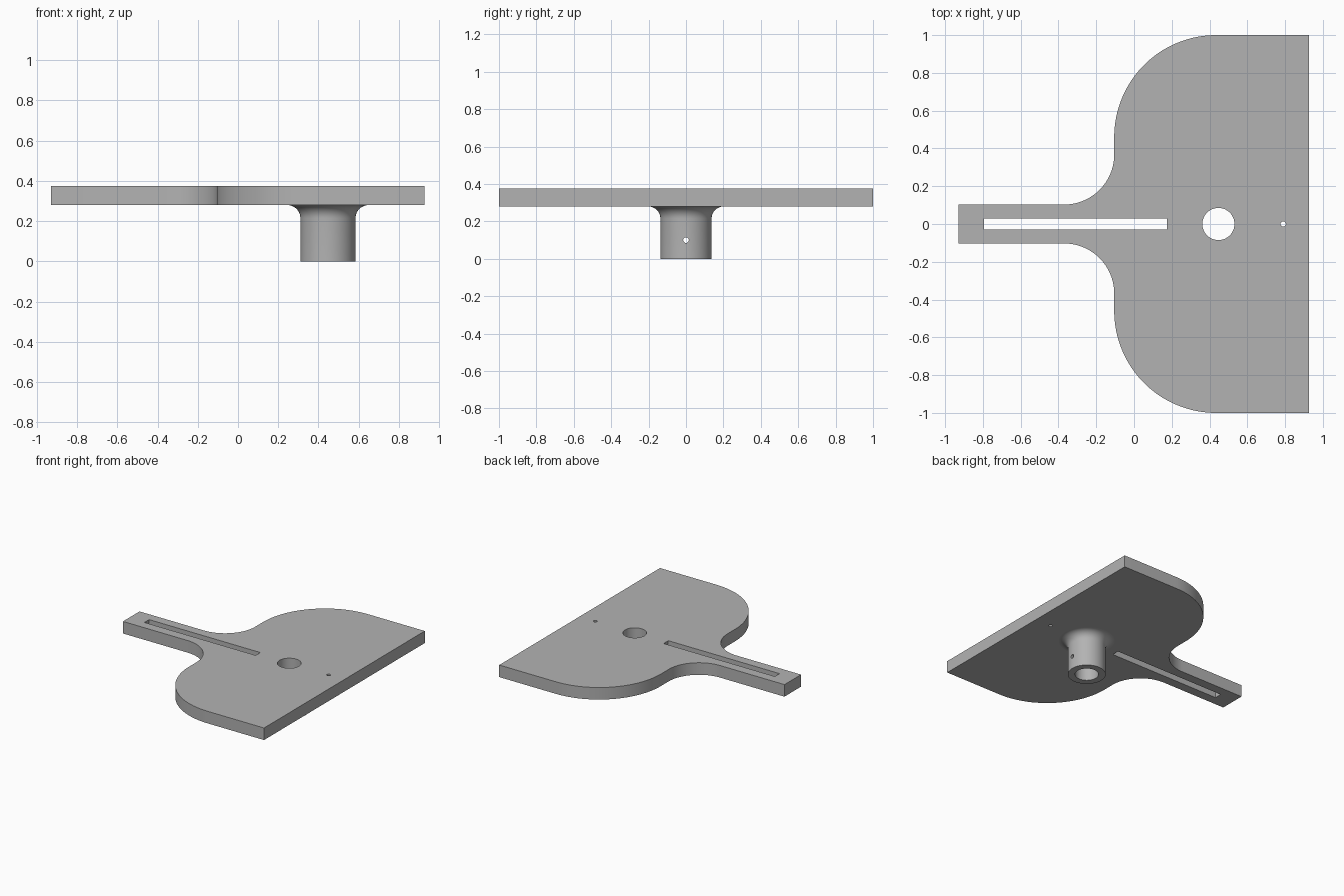
import bpy, bmesh
from math import pi, sin, cos, radians
from mathutils import Matrix, Vector

cube = bpy.data.objects.get("Cube")
if cube:
    bpy.data.objects.remove(cube, do_unlink=True)

BOTTOM, TOP = 0.28, 0.375      # plate heights
BOSS_X, BOSS_R, BORE_R, FILLET = 0.447, 0.137, 0.085, 0.065

grey = bpy.data.materials.new("plain grey")
grey.use_nodes = True
grey.diffuse_color = (0.45, 0.45, 0.45, 1)
grey.node_tree.nodes["Principled BSDF"].inputs["Base Color"].default_value = grey.diffuse_color


def finish(bm, name):
    bmesh.ops.recalc_face_normals(bm, faces=bm.faces)
    mesh = bpy.data.meshes.new(name)
    bm.to_mesh(mesh)
    bm.free()
    mesh.materials.append(grey)
    obj = bpy.data.objects.new(name, mesh)
    bpy.context.collection.objects.link(obj)
    return obj


def arc(cx, cy, r, start, end, steps=32):
    angles = [radians(start + (end - start) * i / steps) for i in range(steps + 1)]
    return [(cx + r * cos(a), cy + r * sin(a)) for a in angles]


def prism(points, z0, z1, name):
    bm = bmesh.new()
    face = bm.faces.new([bm.verts.new((x, y, z0)) for x, y in points])
    extruded = bmesh.ops.extrude_face_region(bm, geom=[face])["geom"]
    verts = [v for v in extruded if isinstance(v, bmesh.types.BMVert)]
    bmesh.ops.translate(bm, verts=verts, vec=(0, 0, z1 - z0))
    return finish(bm, name)


def activate(obj):
    bpy.ops.object.select_all(action="DESELECT")
    obj.select_set(True)
    bpy.context.view_layer.objects.active = obj


def cut(obj, cutter):
    cutter.hide_render = True
    mod = obj.modifiers.new("cut", "BOOLEAN")
    mod.operation, mod.solver, mod.object = "DIFFERENCE", "EXACT", cutter
    activate(obj)
    bpy.ops.object.modifier_apply(modifier=mod.name)
    bpy.data.objects.remove(cutter, do_unlink=True)


def smooth(obj):
    activate(obj)
    bpy.ops.object.shade_smooth_by_angle(angle=radians(30))


# Plate: half outline from arm tip to straight edge, mirrored across y
half = [(-0.93, 0.103)]
half += arc(-0.37, 0.368, 0.265, -90, 0)
half += arc(0.435, 0.46, 0.54, 180, 90)
half += [(0.927, 1.0)]
outline = half + [(x, -y) for x, y in reversed(half)]
plate = prism(outline, BOTTOM, TOP, "support_plate")

# Slot, bore and pin hole through the plate
slot = [(-0.795, -0.029), (0.175, -0.029), (0.175, 0.029), (-0.795, 0.029)]
holes = [slot, arc(BOSS_X, 0, BORE_R, 0, 360, 64)[:-1], arc(0.79, 0, 0.014, 0, 360, 24)[:-1]]
for points in holes:
    cut(plate, prism(points, 0.2, 0.5, "hole_cutter"))
smooth(plate)

# Boss: hollow lathed tube flaring into the plate
profile = [(BORE_R, 0), (BOSS_R, 0)]
profile += arc(BOSS_R + FILLET, BOTTOM - FILLET, FILLET, 180, 90, 10)
profile += [(BORE_R, BOTTOM)]
bm = bmesh.new()
ring = [bm.verts.new((BOSS_X + r, 0, z)) for r, z in profile]
edges = [bm.edges.new((a, b)) for a, b in zip(ring, ring[1:] + ring[:1])]
bmesh.ops.spin(bm, geom=ring + edges, cent=(BOSS_X, 0, 0), axis=(0, 0, 1),
               angle=2 * pi, steps=64)
bmesh.ops.remove_doubles(bm, verts=bm.verts, dist=0.0001)
boss = finish(bm, "mounting_boss")

# Cross hole for a set screw
bm = bmesh.new()
bmesh.ops.create_cone(bm, cap_ends=True, segments=24, radius1=0.015, radius2=0.015, depth=0.5,
                      matrix=Matrix.Translation(Vector((BOSS_X, 0, 0.1)))
                      @ Matrix.Rotation(pi / 2, 4, "Y"))
cut(boss, finish(bm, "screw_hole_cutter"))
smooth(boss)
